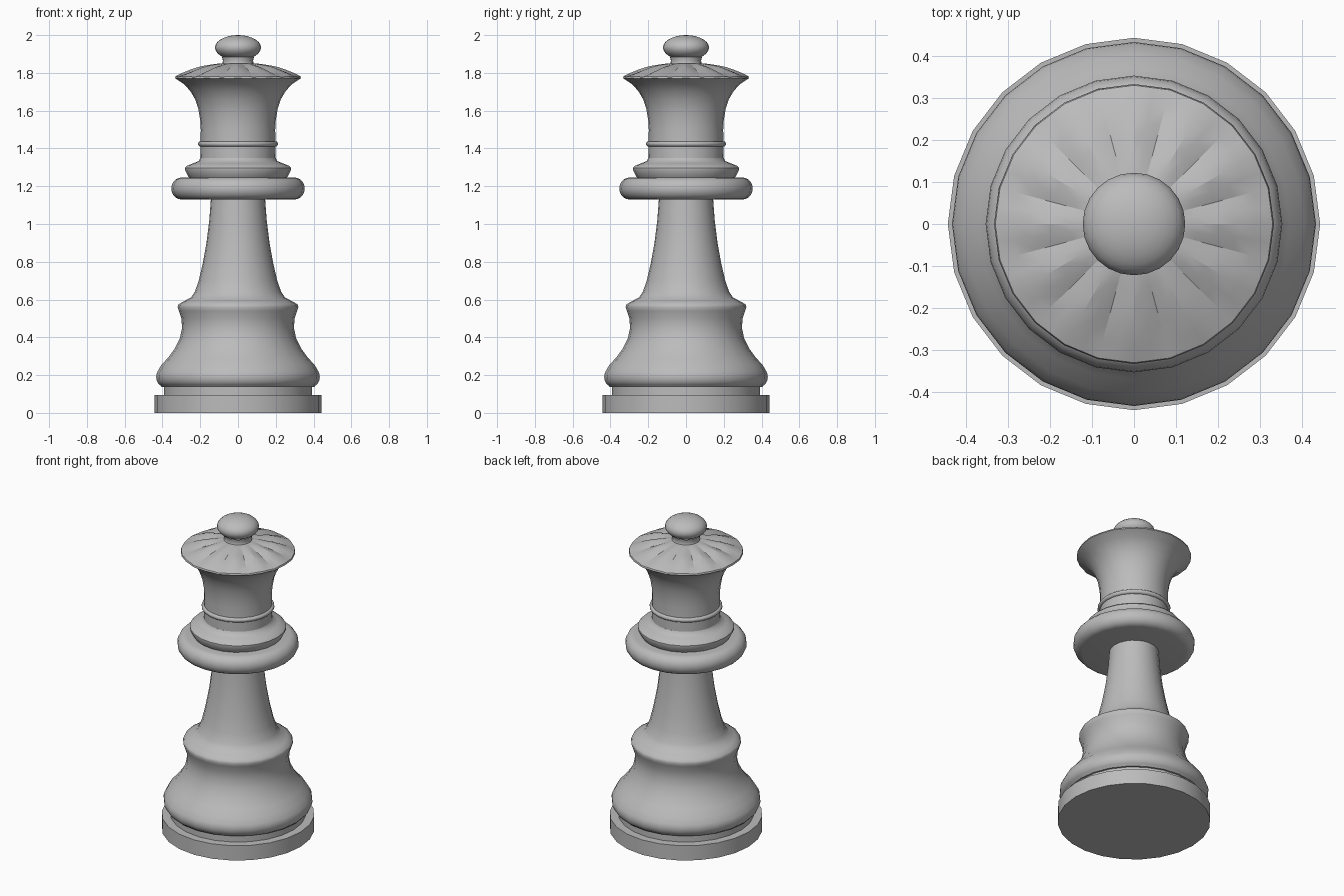
import bpy, bmesh, math

cube = bpy.data.objects.get("Cube")
if cube:
    bpy.data.objects.remove(cube)

SIDES = 24

stone = bpy.data.materials.new("plain grey")
stone.use_nodes = True
GREY = (0.5, 0.5, 0.5, 1)
stone.diffuse_color = GREY
stone.node_tree.nodes["Principled BSDF"].inputs["Base Color"].default_value = GREY


def lathe(name, profile, sides=SIDES, drop=None, angle=35):
    """Turn a (radius, height) profile, listed bottom to top, around z."""
    bm = bmesh.new()
    rings = []
    for r, z in profile:
        if r == 0:
            rings.append([bm.verts.new((0, 0, z))] * sides)
            continue
        ring = []
        for i in range(sides):
            a = math.tau * i / sides
            rr, zz = drop(r, z, i, a) if drop else (r, z)
            ring.append(bm.verts.new((rr * math.cos(a), rr * math.sin(a), zz)))
        rings.append(ring)
    for low, high in zip(rings, rings[1:]):
        for i in range(sides):
            j = (i + 1) % sides
            corners = list(dict.fromkeys((low[i], low[j], high[j], high[i])))
            bm.faces.new(corners)
    bmesh.ops.recalc_face_normals(bm, faces=bm.faces)
    mesh = bpy.data.meshes.new(name)
    bm.to_mesh(mesh)
    bm.free()
    mesh.materials.append(stone)
    obj = bpy.data.objects.new(name, mesh)
    bpy.context.collection.objects.link(obj)
    bpy.ops.object.select_all(action="DESELECT")
    obj.select_set(True)
    bpy.context.view_layer.objects.active = obj
    bpy.ops.object.shade_smooth_by_angle(angle=math.radians(angle))
    return obj


def arc(cr, cz, rx, rz, start, end, steps):
    """Points of an elliptical arc in the profile plane."""
    out = []
    for k in range(steps + 1):
        t = math.radians(start + (end - start) * k / steps)
        out.append((cr + rx * math.cos(t), cz + rz * math.sin(t)))
    return out


# Foot disc and the recessed band above it
lathe("foot_disc", [(0, 0), (.443, 0), (.443, .095), (.393, .095),
                    (.393, .15), (0, .15)])

# Bulged base flowing into the tapered stem
lathe("base_and_stem", [(0, .138), (.405, .138)]
      + arc(.395, .19, .038, .05, -70, 35, 6)
      + [(.405, .255), (.37, .292), (.335, .34), (.308, .395), (.296, .45),
         (.3, .5), (.313, .54), (.32, .56), (.315, .575), (.285, .592),
         (.25, .61), (.229, .64), (.208, .7), (.187, .79), (.167, .9),
         (.152, 1.02), (.143, 1.14), (0, 1.14)], angle=45)

# Rounded collar
lathe("collar", [(0, 1.13)] + arc(.3, 1.188, .053, .058, -90, 90, 10)
      + [(0, 1.246)])

# Flared step above the collar
lathe("upper_step", [(0, 1.24), (.255, 1.24), (.265, 1.255), (.28, 1.285),
                     (.28, 1.297), (.27, 1.308), (.235, 1.322), (.208, 1.333),
                     (.199, 1.35), (0, 1.35)], angle=40)

# Thin ring around the neck
lathe("neck_ring", [(.19, 1.408)] + arc(.198, 1.424, .014, .014, -90, 90, 6)
      + [(.19, 1.44)], angle=60)

# Neck opening into the crown
lathe("crown", [(0, 1.34), (.199, 1.34), (.198, 1.44), (.197, 1.5),
                (.2, 1.55), (.21, 1.61), (.227, 1.66), (.253, 1.705),
                (.288, 1.742), (.333, 1.772)])

# Fluted crown top: twelve lobes meeting in radial creases
def flute(r, z, i, a):
    chord = math.cos(math.pi / SIDES) if i % 2 else 1
    valley = 1 - abs(math.sin(6 * (a - math.pi / 12)))
    fade = max(0, min(1, (r - .1) / .07, (.345 - r) / .07))
    return r * chord, z - .016 * valley * fade


lathe("crown_top", [(.333, 1.772), (.33, 1.782), (.29, 1.802), (.245, 1.82),
                    (.2, 1.834), (.15, 1.843), (.1, 1.85), (0, 1.852)],
      sides=2 * SIDES, drop=flute, angle=20)

# Finial with its short neck
lathe("finial_neck", [(.09, 1.835), (.082, 1.85), (.08, 1.865), (.085, 1.885)])
ball = arc(0, 1.934, .122, .066, -90, 90, 14)
lathe("finial_ball", [(0, 1.868)] + ball[1:-1] + [(0, 2.0)], angle=60)
